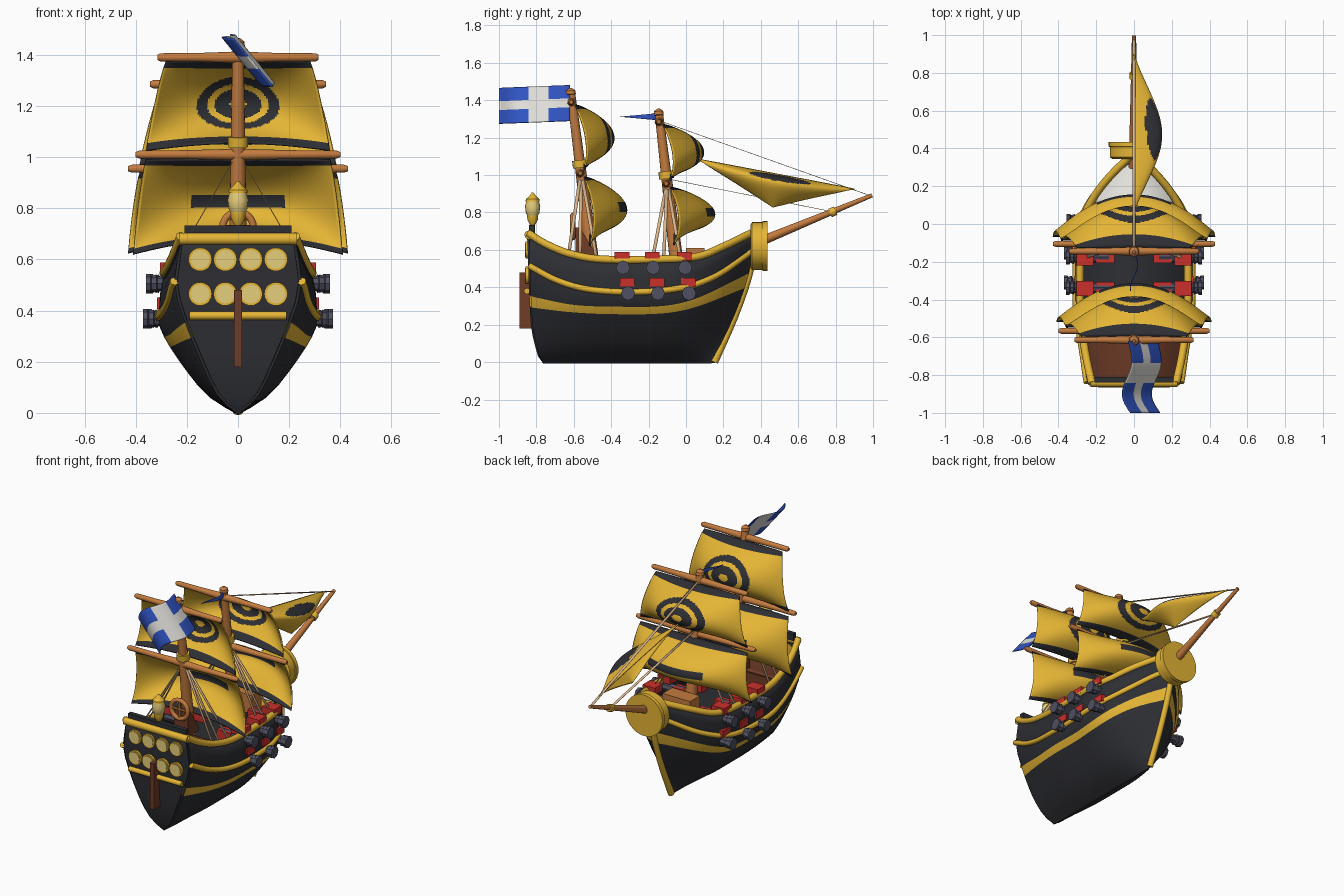
import bpy, math
from mathutils import Vector

if "Cube" in bpy.data.objects:
    bpy.data.objects.remove(bpy.data.objects["Cube"])

def mat(name, c):
    m = bpy.data.materials.new(name)
    m.diffuse_color = (*c, 1)
    m.use_nodes = True
    m.node_tree.nodes["Principled BSDF"].inputs["Base Color"].default_value = m.diffuse_color
    return m

YEL = mat("golden_yellow", (.78, .46, .035)); DARK = mat("charcoal", (.027, .028, .034))
WOOD = mat("orange_wood", (.55, .2, .05)); BROWN = mat("dark_brown", (.16, .045, .02))
RED = mat("red", (.6, .03, .025)); GUN = mat("gunmetal", (.08, .08, .12))
ROPE = mat("rope", (.72, .48, .27)); BLUE = mat("blue", (.03, .09, .55))
WHITE = mat("off_white", (.75, .74, .70)); PALE = mat("pale_glass", (.8, .62, .2))

def mesh(name, verts, faces, mats, idx=None, angle=35, solid=0):
    me = bpy.data.meshes.new(name)
    me.from_pydata([tuple(v) for v in verts], [], faces)
    for m in mats:
        me.materials.append(m)
    if idx:
        me.polygons.foreach_set("material_index", idx)
    me.shade_smooth()
    me.set_sharp_from_angle(angle=math.radians(angle))
    ob = bpy.data.objects.new(name, me)
    bpy.context.collection.objects.link(ob)
    if solid:
        md = ob.modifiers.new("thickness", 'SOLIDIFY')
        md.thickness, md.offset = solid, 0
    return ob

def lathe(name, p0, p1, prof, m, n=16):
    """Turned part: prof holds (fraction along axis, radius)."""
    p0, p1 = Vector(p0), Vector(p1)
    q = (p1 - p0).to_track_quat('Z', 'Y')
    vs = [p0.lerp(p1, t) + q @ Vector((r * math.cos(2*math.pi*j/n), r * math.sin(2*math.pi*j/n), 0))
          for t, r in prof for j in range(n)]
    fs = [(i*n+j, i*n+(j+1) % n, (i+1)*n+(j+1) % n, (i+1)*n+j) for i in range(len(prof)-1) for j in range(n)]
    fs += [tuple(range(n))[::-1], tuple((len(prof)-1)*n+j for j in range(n))]
    return mesh(name, vs, fs, [m])

def rod(name, p0, p1, r, m, r1=None, n=12):
    return lathe(name, p0, p1, [(0, r), (1, r if r1 is None else r1)], m, n)

def box(name, c, s, m):
    vs = [(c[0]+a*s[0]/2, c[1]+b*s[1]/2, c[2]+d*s[2]/2) for a in (-1, 1) for b in (-1, 1) for d in (-1, 1)]
    fs = [(0, 1, 3, 2), (4, 6, 7, 5), (0, 4, 5, 1), (2, 3, 7, 6), (0, 2, 6, 4), (1, 5, 7, 3)]
    return mesh(name, vs, fs, [m])

def ribbon(name, p0, p1, half):
    """Flat rope strip."""
    p0, p1, h = Vector(p0), Vector(p1), Vector(half)
    mesh(name, [p0-h, p0+h, p1+h, p1-h], [(0, 1, 2, 3)], [ROPE], None, 35, .003)

def grid(name, f, nu, nv, mats, rule, solid=.008):
    vs = [f(i/nu, j/nv) for j in range(nv+1) for i in range(nu+1)]
    fs, idx = [], []
    for j in range(nv):
        for i in range(nu):
            a = j*(nu+1)+i
            fs.append((a, a+1, a+nu+2, a+nu+1))
            idx.append(rule((i+.5)/nu, (j+.5)/nv))
    return mesh(name, vs, fs, mats, idx, 60, solid)

def curve(name, pts, r, m):
    cu = bpy.data.curves.new(name, 'CURVE')
    cu.dimensions, cu.bevel_depth, cu.bevel_resolution, cu.use_fill_caps = '3D', r, 2, True
    sp = cu.splines.new('POLY')
    sp.points.add(len(pts)-1)
    for p, q in zip(sp.points, pts):
        p.co = (*q, 1)
    cu.materials.append(m)
    ob = bpy.data.objects.new(name, cu)
    bpy.context.collection.objects.link(ob)

def itp(t, *k):
    """Smooth curve through (x, y) keys."""
    if t <= k[0][0]: return k[0][1]
    if t >= k[-1][0]: return k[-1][1]
    i = max(j for j in range(len(k)-1) if k[j][0] <= t)
    slope = lambda a, b: (k[b][1]-k[a][1])/(k[b][0]-k[a][0])
    m0, m1 = slope(max(i-1, 0), i+1), slope(i, min(i+2, len(k)-1))
    h = k[i+1][0]-k[i][0]; s = (t-k[i][0])/h
    return ((2*s**3-3*s*s+1)*k[i][1] + (s**3-2*s*s+s)*h*m0 + (3*s*s-2*s**3)*k[i+1][1] + (s**3-s*s)*h*m1)

# Hull shape: height lines along the length, and a half-width rule
sheer = lambda u: itp(u, (0, .69), (.07, .635), (.18, .58), (.32, .55), (.6, .55), (.76, .565), (.87, .62), (1, .7))
wale = lambda u: itp(u, (0, .515), (.12, .44), (.27, .39), (.5, .375), (.72, .4), (.85, .46), (.96, .56), (1, .6))
s_hi = lambda u: itp(u, (0, .355), (.2, .31), (.4, .3), (.65, .305), (.8, .35), (1, .48))
s_lo = lambda u: itp(u, (0, .295), (.2, .27), (.4, .26), (.65, .265), (.8, .3), (1, .4))

def hull(u, z, side=1, out=0):
    ys = itp(z, (0, -.77), (.04, -.79), (.2, -.825), (.7, -.845))
    yb = itp(z, (0, .15), (.25, .26), (.49, .34), (.7, .37))
    w = itp(z, (0, 0), (.06, .1), (.16, .19), (.32, .293), (.4, .303), (.5, .293), (.56, .28), (.7, .255))
    st = itp(z, (0, .75), (.1, .66), (.25, .63), (.36, .67), (.5, .83), (.7, .85))
    k = max(0, 1-u/.4)
    w *= 1-(1-st)*k**1.8
    if u > .6: w *= max(.03, 1-((u-.6)/.4)**2.4)
    return Vector((side*(w+out), ys+(yb-ys)*u, z))

def rows(u):
    a, b, c, d = s_lo(u), s_hi(u), wale(u), sheer(u)
    return [0, .1*a, .25*a, .45*a, .65*a, .83*a, a, b, (b+c)/2, c, (c+d)/2, d]

NU, K = 48, 11
vs, fs, idx = [], [], []
for i in range(NU+1):
    u = i/NU
    r = rows(u)
    vs += [hull(u, r[abs(k)], -1 if k < 0 else 1) for k in range(-K, K+1)]
N = 2*K+1
for i in range(NU):
    for k in range(N-1):
        a = i*N+k
        fs.append((a, a+1, a+N+1, a+N))
        idx.append(1 if k in (K-7, K+6) else 0)
for base in (0, NU*N):
    for k in range(K):
        f = (base+K-k, base+K+k, base+K+k+1, base+K-k-1)
        fs.append(f if k else f[1:]); idx.append(0)
mesh("hull", vs, fs, [DARK, YEL], idx, 40, .014)

# Rails, stem and decks
for s, tag in ((-1, "left"), (1, "right")):
    us = [i/40 for i in range(41)]
    curve("top_rail_"+tag, [hull(u, sheer(u), s, .004) for u in us], .021, YEL)
    curve("side_rail_"+tag, [hull(u, wale(u), s, .006) for u in us], .017, YEL)
curve("stem_trim", [hull(1, z/20, 0) + Vector((0, .002, 0)) for z in range(14)], .02, YEL)
for name, a, b, z, m in (("stern_deck", .015, .24, .55, BROWN), ("main_deck", .24, .8, .45, DARK), ("bow_deck", .8, .97, .55, WHITE)):
    grid(name, lambda i, j: hull(a+(b-a)*j, z, 1 if i > .5 else -1, -.012), 1, 14, [m], lambda i, j: 0, .012)
box("stern_deck_step", (0, -.555, .495), (.5, .02, .1), BROWN)
box("deck_hatch", (0, .05, .55), (.2, .1, .12), WOOD)

# Stern: windows, mouldings, rudder, lantern
for z in (.6, .465):
    for x in (-.148, -.05, .05, .148):
        rod("window_rim", (x, -.835, z), (x, -.858, z), .046, YEL, n=20)
        rod("window_glass", (x, -.85, z), (x, -.862, z), .037, PALE, n=20)
rod("stern_lower_moulding", (-.19, -.85, .38), (.19, -.85, .38), .016, YEL)
rod("stern_upper_moulding", (-.23, -.84, .68), (.23, -.84, .68), .024, YEL)
box("stern_crest", (0, -.825, .71), (.42, .03, .045), DARK)
box("rudder", (0, -.858, .33), (.03, .065, .3), BROWN)
rod("lantern_post", (0, -.82, .69), (0, -.82, .78), .014, BROWN)
lathe("lantern_base", (0, -.82, .735), (0, -.82, .785), [(0, .015), (.5, .028), (1, .03)], YEL)
lathe("lantern_glass", (0, -.82, .77), (0, -.82, .875), [(0, .02), (.25, .036), (.6, .041), (1, .03)], PALE)
lathe("lantern_cap", (0, -.82, .86), (0, -.82, .907), [(0, .038), (.25, .036), (.7, .014), (1, .004)], YEL)

# Steering wheel with its stand
c = Vector((0, -.605, .725))
bpy.ops.mesh.primitive_torus_add(location=c, rotation=(math.pi/2, 0, 0), major_radius=.06, minor_radius=.014, major_segments=24, minor_segments=8)
w = bpy.context.object
w.name = "steering_wheel"
w.data.materials.append(WOOD)
w.data.shade_smooth()
for k in range(2):
    d = Vector((math.cos(k*math.pi/2), 0, math.sin(k*math.pi/2))) * .06
    rod("wheel_spoke", c-d, c+d, .009, WOOD, n=8)
st = [(-.59, .55), (-.59, .72), (-.57, .72), (-.48, .58), (-.48, .55)]
mesh("wheel_stand", [(x, y, z) for x in (-.05, .05) for y, z in st],
     [(0, 1, 2, 3, 4), (9, 8, 7, 6, 5)] + [(i, i+5, (i+1) % 5+5, (i+1) % 5) for i in range(5)], [BROWN])

# Cannons with red port blocks
for z, ys in ((.505, (-.337, -.176, -.005)), (.368, (-.31, -.15, .016))):
    for y in ys:
        hw = hull((y+.84)/1.2, z).x
        for s in (-1, 1):
            lathe("cannon", (s*(hw-.16), y, z), (s*(hw+.068), y, z), [(0, .03), (.8, .028), (.82, .036), (.9, .03), (.92, .038), (1, .038)], GUN, 8)
            box("port_block", (s*(hw-.032), y-.005, z+.06), (.09, .078, .045), RED)
            if z > .5:
                box("gun_carriage", (s*(hw-.14), y, .49), (.1, .06, .08), RED)

# Bow drum and bowsprit
lathe("bow_drum", (0, .345, .62), (0, .435, .62), [(0, .115), (.1, .128), (.7, .128), (.72, .134), (1, .134)], YEL, 32)
rod("bowsprit", (0, .3, .605), (0, .995, .892), .028, WOOD, .011)
rod("bowsprit_band", (0, .77, .797), (0, .8, .81), .024, YEL)

# Masts, yards, sails and shrouds
def sail(name, y0, y1, z0, z1, w0, w1, belly, arch, rule):
    def f(i, j):
        x = 2*i-1
        ww = w0+(w1-w0)*j**.8
        b = belly*math.sin(math.pi*j**.92)**.8 if 0 < j < 1 else 0
        b = b*(.08+.92*(1-x*x)) + .05*j*(1-j*j)
        return Vector((x*ww, y0+(y1-y0)*j+.015+b, z0+(z1-z0)*j+arch*(1-x*x)*j**3))
    grid(name, f, 92, 72, [YEL, DARK], rule)

def ringed(i, j):
    if j < .07 or j > .92: return 1
    r = math.hypot((2*i-1)*.33/.165, (j-.49)/.325)
    return int(.75 < r < 1 or .2 < r < .57)

def striped(i, j):
    if j < .06 or j > .94: return 1
    return int(abs(2*i-1) < .47 and .38 < j < .53)

for tag, yb, yt, zt, up, lo, band, sw, belly, zbot in (
        ("rear", -.49, -.615, 1.44, (1.39, .315), (1.01, .4), 1.06, (.28, .36, .41), .165, .62),
        ("fore", -.04, -.145, 1.33, (1.285, .345), (.955, .43), 1.0, (.3, .385, .43), .18, .625)):
    my = lambda z: yb+(yt-yb)*(z-.45)/(zt-.45)
    rod(tag+"_mast", (0, yb, .45), (0, yt, zt), .038, WOOD, .022, 16)
    lathe(tag+"_mast_knob", (0, yt, zt-.02), (0, yt-.003, zt+.025), [(0, .012), (.3, .027), (.7, .025), (1, .008)], WOOD)
    rod(tag+"_mast_band", (0, my(band-.02), band-.02), (0, my(band+.02), band+.02), .04, YEL, n=16)
    for z, h in (up, lo):
        y = my(z)-.005
        lathe(tag+"_yard", (-h, y, z), (h, y, z), [(0, .01), (.02, .016), (.25, .017), (.5, .023), (.75, .017), (.98, .016), (1, .01)], WOOD)
    sail(tag+"_upper_sail", my(up[0]), my(lo[0]), up[0]-.015, lo[0]+.015, sw[0], sw[1], belly, .03, ringed)
    sail(tag+"_lower_sail", my(lo[0]), my(zbot)-.02, lo[0]-.02, zbot, sw[1], sw[2], belly+.03, .06, striped)
    for s in (-1, 1):
        for dy in (-.12, -.06, .03):
            y = my(.57)+dy
            u = (y+.84)/1.2
            ribbon(tag+"_shroud", (0, my(lo[0]), lo[0]+.01), hull(u, sheer(u), s, -.01), (0, .009, 0))
ribbon("upper_stay", (0, -.14, 1.29), (0, .985, .89), (.008, 0, 0))
ribbon("lower_stay", (0, -.1, .98), (0, .78, .805), (.008, 0, 0))

# Jib: straight leading edge, pulled to a bellied corner
def jib(i, j):
    luff = Vector((0, .06+.84*i, 1.085-.16*i))
    p = luff.lerp(Vector((.06, .465, .83)), j)
    e = math.sin(math.pi*i)**.6 if 0 < i < 1 else .1
    p.x += .12*math.sin(math.pi*j**.75)*e
    p.z += .035*math.sin(math.pi*j)*e
    return p
grid("jib_sail", jib, 50, 40, [YEL, DARK], lambda i, j: int(((i-.53)/.25)**2+((j-.24+.1*(i-.5))/.15)**2 < 1))

# Flag with a cross, and a pennant
def flag(i, j):
    wave = .04*math.sin(2*math.pi*i*1.05)*(.3+.7*i)
    return Vector((-.03+.155*j+wave, -.62-.38*i, 1.48-.19*j-.015*i))
grid("stern_flag", flag, 36, 24, [BLUE, WHITE], lambda i, j: int(.3 < i < .57 or .36 < j < .64), .005)
grid("pennant", lambda i, j: Vector((.02*math.sin(5*i), -.15-.205*i, 1.312+.019*(1-i)*(1-2*j))), 12, 4, [BLUE], lambda i, j: 0, .005)
